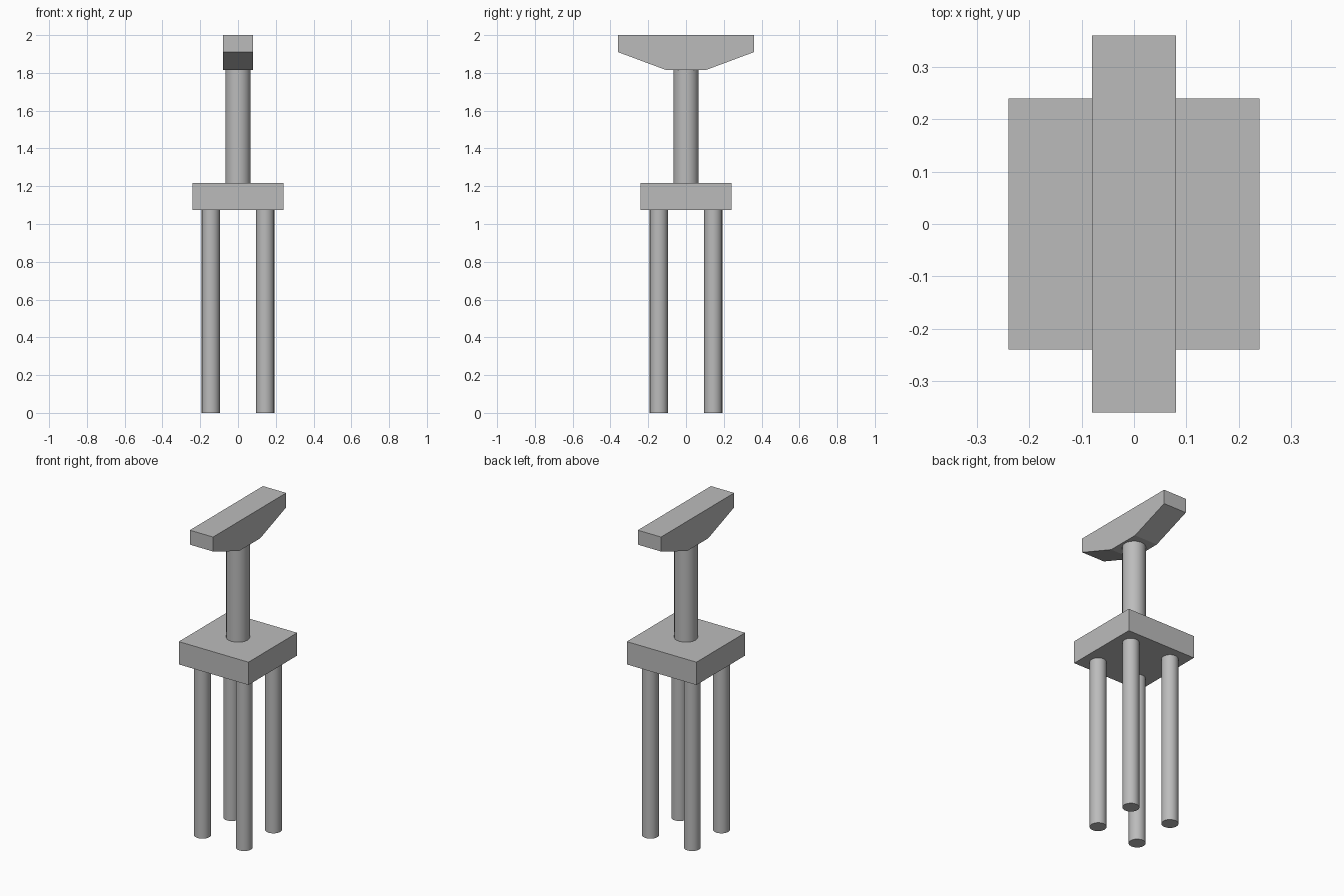
import bpy
import bmesh
import math

cube = bpy.data.objects.get("Cube")
if cube:
    bpy.data.objects.remove(cube, do_unlink=True)

concrete = bpy.data.materials.new("concrete_grey")
concrete.use_nodes = True
GREY = (0.5, 0.5, 0.5, 1)
concrete.diffuse_color = GREY
concrete.node_tree.nodes["Principled BSDF"].inputs["Base Color"].default_value = GREY


def cylinder(name, x, y, radius, bottom, top):
    bpy.ops.mesh.primitive_cylinder_add(
        vertices=24, radius=radius, depth=top - bottom,
        location=(x, y, (bottom + top) / 2))
    obj = bpy.context.object
    obj.name = name
    obj.data.materials.append(concrete)
    bpy.ops.object.shade_smooth_by_angle(angle=math.radians(30))


def extruded_profile(name, profile, half_width):
    """Extrude a closed (y, z) outline along x, centred on x = 0."""
    bm = bmesh.new()
    face = bm.faces.new([bm.verts.new((-half_width, y, z)) for y, z in profile])
    result = bmesh.ops.extrude_face_region(bm, geom=[face])
    moved = [v for v in result["geom"] if isinstance(v, bmesh.types.BMVert)]
    bmesh.ops.translate(bm, verts=moved, vec=(2 * half_width, 0, 0))
    bmesh.ops.recalc_face_normals(bm, faces=bm.faces)
    mesh = bpy.data.meshes.new(name)
    bm.to_mesh(mesh)
    bm.free()
    mesh.materials.append(concrete)
    obj = bpy.data.objects.new(name, mesh)
    bpy.context.collection.objects.link(obj)


CAP_BOTTOM, CAP_TOP, HEAD_BOTTOM = 1.075, 1.217, 1.815

# Four foundation piles
for side, x in (("left", 0.144), ("right", -0.144)):
    for end, y in (("front", -0.144), ("back", 0.144)):
        cylinder(f"{end}_{side}_pile", x, y, 0.048, 0, CAP_BOTTOM)

# Square pile cap
extruded_profile("pile_cap", [(-0.24, CAP_BOTTOM), (0.24, CAP_BOTTOM),
                              (0.24, CAP_TOP), (-0.24, CAP_TOP)], 0.24)

# Round column
cylinder("column", 0, 0, 0.067, CAP_TOP, HEAD_BOTTOM)

# Tapered hammerhead beam
half = [(0.105, HEAD_BOTTOM), (0.36, 1.91), (0.36, 2.0)]
extruded_profile("hammerhead_beam",
                 half + [(-y, z) for y, z in reversed(half)], 0.08)
